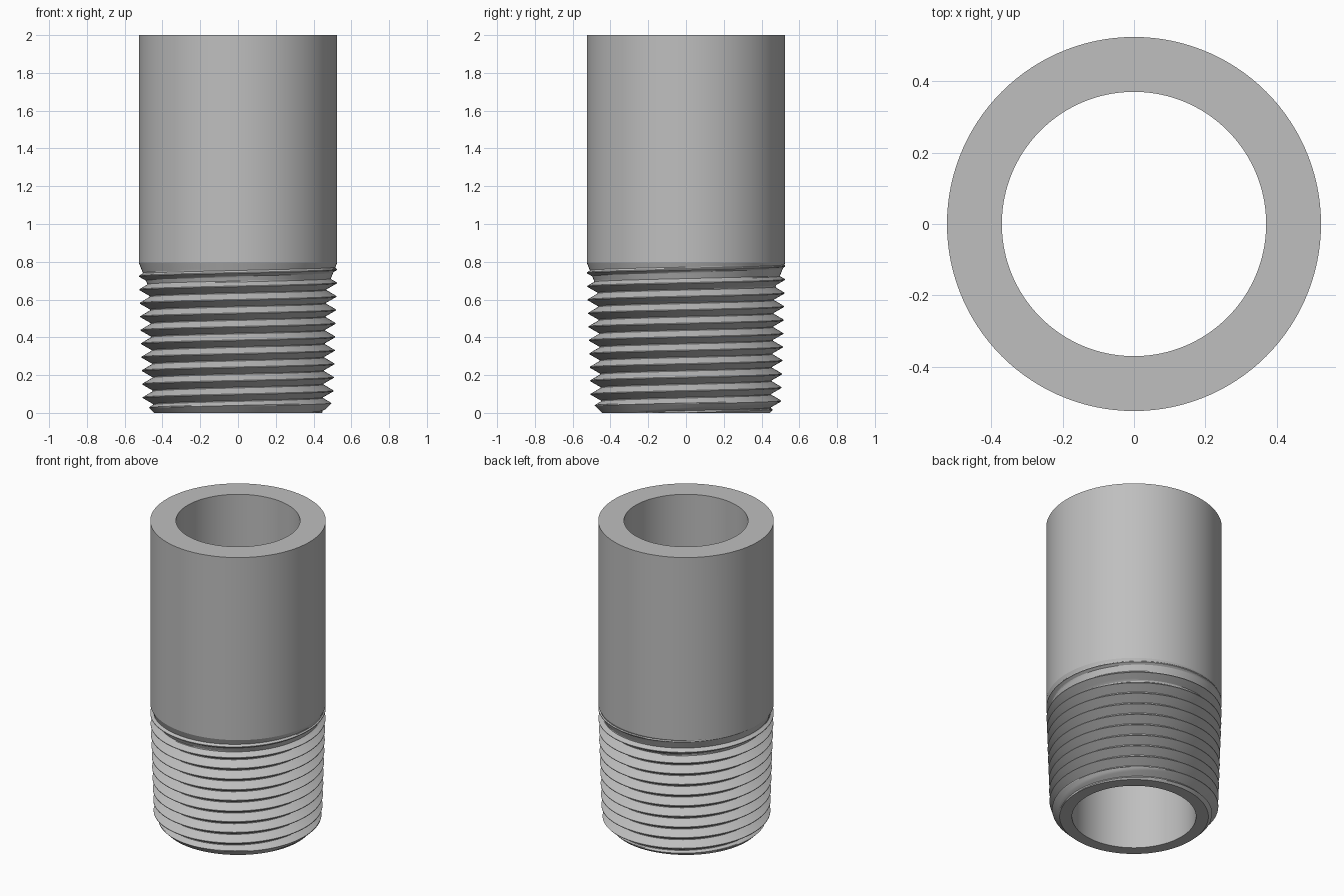
import bpy, bmesh, math

if "Cube" in bpy.data.objects:
    bpy.data.objects.remove(bpy.data.objects["Cube"], do_unlink=True)

SIDES = 120
PITCH = 1 / 14
DEPTH = 0.054          # thread height, crest to root
CREST_START = 0.045    # height of the first crest on the +x side
THREAD_TOP = 0.795
OUTER, BORE, FOOT, LENGTH = 0.525, 0.371, 0.445, 2.0

# Steel material
steel = bpy.data.materials.new("steel grey")
steel.use_nodes = True
steel.diffuse_color = (0.52, 0.52, 0.52, 1)
steel.node_tree.nodes["Principled BSDF"].inputs["Base Color"].default_value = steel.diffuse_color


def thread_radius(z, turn):
    """Tapered V thread with an end chamfer and a fading run-out."""
    phase = (z - CREST_START) / PITCH - turn
    off = abs(phase - round(phase))                      # 0 at crest, 0.5 at root
    groove = min(max((off - 0.03) / 0.44, 0), 1)
    r = 0.502 + z / 32 - DEPTH * groove
    r = max(r, OUTER - 0.4 * (THREAD_TOP - z))           # run-out cone
    return min(r, OUTER, FOOT + z)                       # 45 degree chamfer


# Positions of rows within one thread turn: crest flat, flank, root flat, flank
flank = [0.03 + 0.44 * i / 6 for i in range(7)]
steps = flank + [1 - s for s in reversed(flank)]


def section(turn):
    """Closed wall outline at one angle, following the helix."""
    pts = []
    for k in range(-3, 13):
        for s in steps:
            z = CREST_START + PITCH * (k + turn + s)
            z = min(max(z, 0), THREAD_TOP)
            pts.append((thread_radius(z, turn), z))
    pts += [(OUTER, LENGTH), (BORE, LENGTH), (BORE, 0)]
    return pts


# Sweep the outline round the axis
bm = bmesh.new()
columns = []
for i in range(SIDES + 1):
    turn = i / SIDES
    a = turn * math.tau
    columns.append([bm.verts.new((r * math.cos(a), r * math.sin(a), z))
                    for r, z in section(turn)])
for c, d in zip(columns, columns[1:]):
    for j in range(len(c)):
        n = (j + 1) % len(c)
        bm.faces.new((c[j], d[j], d[n], c[n]))

# Weld the seam and the collapsed rows at the thread ends
bmesh.ops.remove_doubles(bm, verts=bm.verts, dist=0.00005)
bmesh.ops.recalc_face_normals(bm, faces=bm.faces)

mesh = bpy.data.meshes.new("threaded_pipe")
bm.to_mesh(mesh)
bm.free()
mesh.materials.append(steel)
pipe = bpy.data.objects.new("threaded_pipe", mesh)
bpy.context.collection.objects.link(pipe)

# Smooth walls, crisp thread edges
bpy.ops.object.select_all(action="DESELECT")
pipe.select_set(True)
bpy.context.view_layer.objects.active = pipe
bpy.ops.object.shade_smooth_by_angle(angle=math.radians(16))
